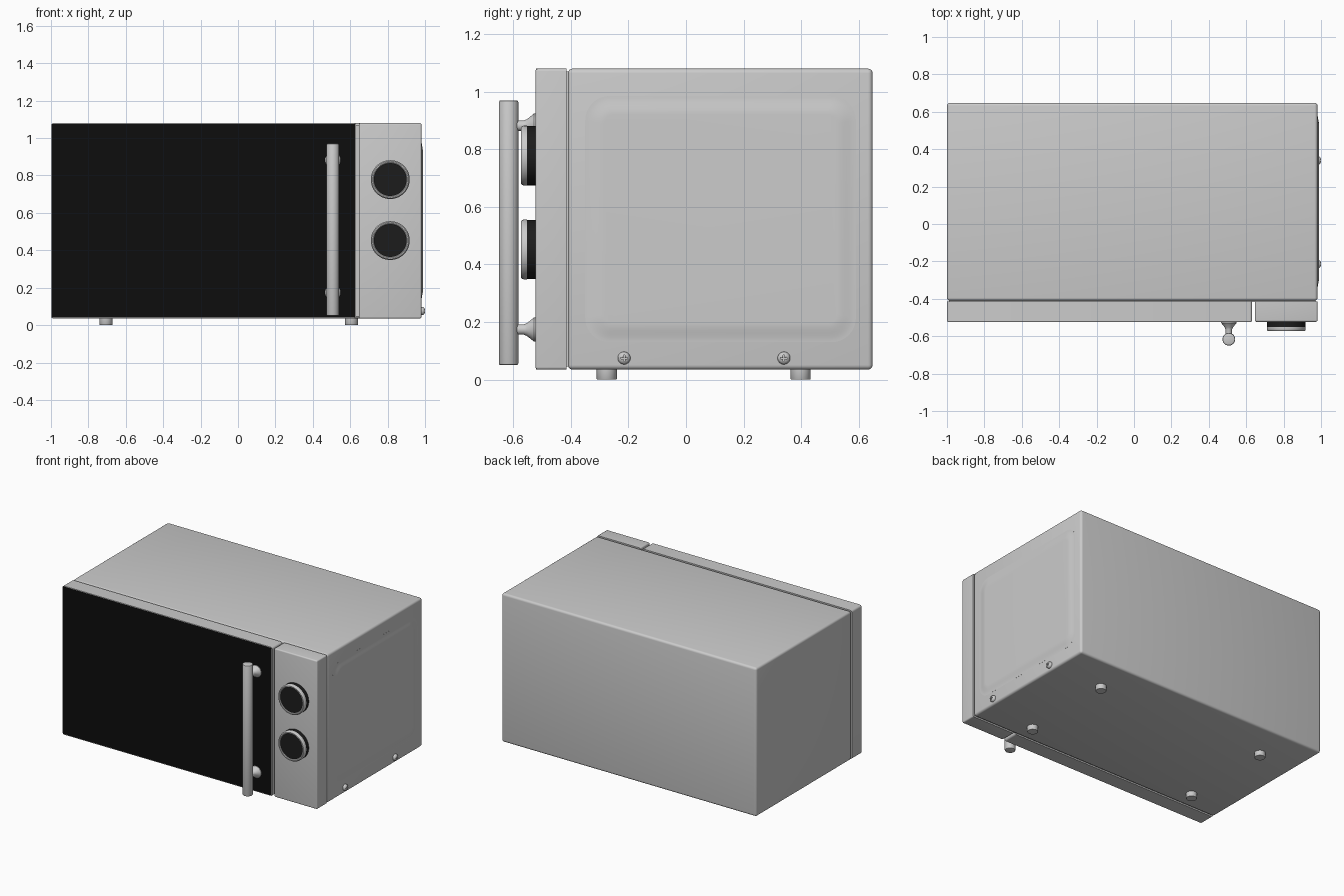
import bpy, bmesh, math
from mathutils import Matrix, Vector

if "Cube" in bpy.data.objects:
    bpy.data.objects.remove(bpy.data.objects["Cube"])


def material(name, color):
    m = bpy.data.materials.new(name)
    m.diffuse_color = color
    m.use_nodes = True
    m.node_tree.nodes["Principled BSDF"].inputs["Base Color"].default_value = m.diffuse_color
    return m


black = material("black_glass", (0.004, 0.004, 0.004, 1))
dark = material("dark_plastic", (0.012, 0.012, 0.012, 1))


def finish(name, bm, mat=None, smooth=35):
    bmesh.ops.recalc_face_normals(bm, faces=bm.faces)
    me = bpy.data.meshes.new(name)
    bm.to_mesh(me)
    bm.free()
    ob = bpy.data.objects.new(name, me)
    bpy.context.collection.objects.link(ob)
    if mat:
        me.materials.append(mat)
    bpy.ops.object.select_all(action='DESELECT')
    ob.select_set(True)
    bpy.context.view_layer.objects.active = ob
    bpy.ops.object.shade_smooth_by_angle(angle=math.radians(smooth))
    return ob


def box(name, lo, hi, mat=None, bevel=0.0, pick=lambda a, b: True):
    """Box between two corners; edges chosen by pick() are rounded."""
    lo, hi = Vector(lo), Vector(hi)
    bm = bmesh.new()
    bmesh.ops.create_cube(bm, size=1)
    for v in bm.verts:
        v.co = Vector(c * s for c, s in zip(v.co, hi - lo)) + (lo + hi) / 2
    if bevel:
        edges = [e for e in bm.edges if pick(e.verts[0].co, e.verts[1].co)]
        bmesh.ops.bevel(bm, geom=edges, offset=bevel, segments=4, profile=0.5, affect='EDGES')
    return finish(name, bm, mat)


def lathe(name, profile, loc, axis, mat=None, n=48):
    """Spin (radius, height) points round an axis, closing both ends."""
    rot = Vector((0, 0, 1)).rotation_difference(Vector(axis)).to_matrix().to_4x4()
    bm = bmesh.new()
    rings = [[bm.verts.new((r * math.cos(2 * math.pi * i / n), r * math.sin(2 * math.pi * i / n), h))
              for i in range(n)] for r, h in profile]
    for a, b in zip(rings, rings[1:]):
        for i in range(n):
            j = (i + 1) % n
            bm.faces.new((a[i], a[j], b[j], b[i]))
    bm.faces.new(rings[0])
    bm.faces.new(rings[-1])
    bm.transform(Matrix.Translation(loc) @ rot)
    return finish(name, bm, mat)


LEFT, RIGHT, BOTTOM, TOP = -1.0, 0.981, 0.035, 1.08
FRONT = -0.523

# Main housing, and the recessed seam behind the door
box("housing", (LEFT, -0.41, BOTTOM), (RIGHT, 0.648, TOP), bevel=0.016)
box("seam", (LEFT + 0.01, -0.418, BOTTOM + 0.01), (RIGHT - 0.01, -0.39, TOP - 0.01))

# Door frame with black glass, and control panel
along_y = lambda a, b: abs(a.y - b.y) > 0.01
box("door_frame", (LEFT, FRONT + 0.002, BOTTOM), (0.632, -0.415, TOP), bevel=0.014, pick=along_y)
box("door_glass", (LEFT + 0.005, FRONT, BOTTOM + 0.005), (0.626, FRONT + 0.01, TOP - 0.005),
    black, bevel=0.012, pick=along_y)
on_front = lambda a, b: a.y < -0.5 and b.y < -0.5
box("control_panel", (0.646, FRONT, BOTTOM), (RIGHT, -0.415, TOP), bevel=0.009,
    pick=lambda a, b: on_front(a, b) or along_y(a, b))

# Handle bar and its flared mounts
HX, HY = 0.507, -0.616
lathe("handle_bar", [(0.028, 0), (0.032, 0.002), (0.034, 0.007), (0.034, 0.913), (0.032, 0.918), (0.028, 0.92)],
      (HX, HY, 0.05), (0, 0, 1))
for label, z in (("upper", 0.882), ("lower", 0.174)):
    lathe(label + "_handle_mount",
          [(0.042, -0.005), (0.042, 0.005), (0.036, 0.012), (0.022, 0.03), (0.018, 0.04), (0.018, 0.08)],
          (HX, FRONT, z), (0, -1, 0))

# Knobs: dark skirt, metal ring, dark slightly sunken face
for label, z in (("upper", 0.778), ("lower", 0.452)):
    at, out = (0.814, FRONT, z), (0, -1, 0)
    lathe(label + "_knob_skirt", [(0.103, -0.003), (0.103, 0.03)], at, out, dark, 64)
    lathe(label + "_knob_ring",
          [(0.104, 0.029), (0.104, 0.04), (0.102, 0.046), (0.098, 0.05), (0.092, 0.05), (0.088, 0.047), (0.087, 0.04)],
          at, out, None, 64)
    lathe(label + "_knob_face", [(0.0872, 0.036), (0.0872, 0.044)], at, out, dark, 64)


# Raised soft-edged panel pressed into the right side
def rounded_loop(bm, x, inset):
    y0, y1, z0, z1 = -0.35 + inset, 0.59 - inset, 0.13 + inset, 0.985 - inset
    r = 0.085 - inset * 0.8
    corners = ((y1 - r, z1 - r), (y0 + r, z1 - r), (y0 + r, z0 + r), (y1 - r, z0 + r))
    return [bm.verts.new((x, cy + r * math.cos(t), cz + r * math.sin(t)))
            for q, (cy, cz) in enumerate(corners)
            for t in (math.pi / 2 * (q + k / 8) for k in range(9))]


bm = bmesh.new()
loops = [rounded_loop(bm, RIGHT - 0.002, 0)]
for k in range(9):
    t = k / 8
    loops.append(rounded_loop(bm, RIGHT + 0.0002 + 0.0085 * t * t * (3 - 2 * t), 0.065 * t))
for a, b in zip(loops, loops[1:]):
    for i in range(len(a)):
        j = (i + 1) % len(a)
        bm.faces.new((a[i], a[j], b[j], b[i]))
bm.faces.new(loops[-1])
finish("side_embossed_panel", bm)

# Side screws with cross slots
for label, y in (("front", -0.215), ("rear", 0.34)):
    z = 0.075
    screw = lathe(label + "_side_screw",
                  [(0.022, -0.004), (0.022, 0.006), (0.02, 0.011), (0.015, 0.016), (0.008, 0.0185), (0.002, 0.019)],
                  (RIGHT, y, z), (1, 0, 0), n=32)
    for k, (a, b) in enumerate(((0.011, 0.0025), (0.0025, 0.011))):
        cutter = box(f"{label}_slot_cutter_{k}", (RIGHT + 0.01, y - a, z - b), (RIGHT + 0.03, y + a, z + b))
        cutter.hide_render = True
        cutter.hide_set(True)
        mod = screw.modifiers.new("slot", 'BOOLEAN')
        mod.operation, mod.object, mod.solver = 'DIFFERENCE', cutter, 'EXACT'

# Four feet
for sx, x in (("left", -0.706), ("right", 0.607)):
    for sy, y in (("front", -0.275), ("rear", 0.398)):
        lathe(f"{sy}_{sx}_foot", [(0.033, 0), (0.035, 0.003), (0.035, 0.04)], (x, y, 0), (0, 0, 1), n=32)
